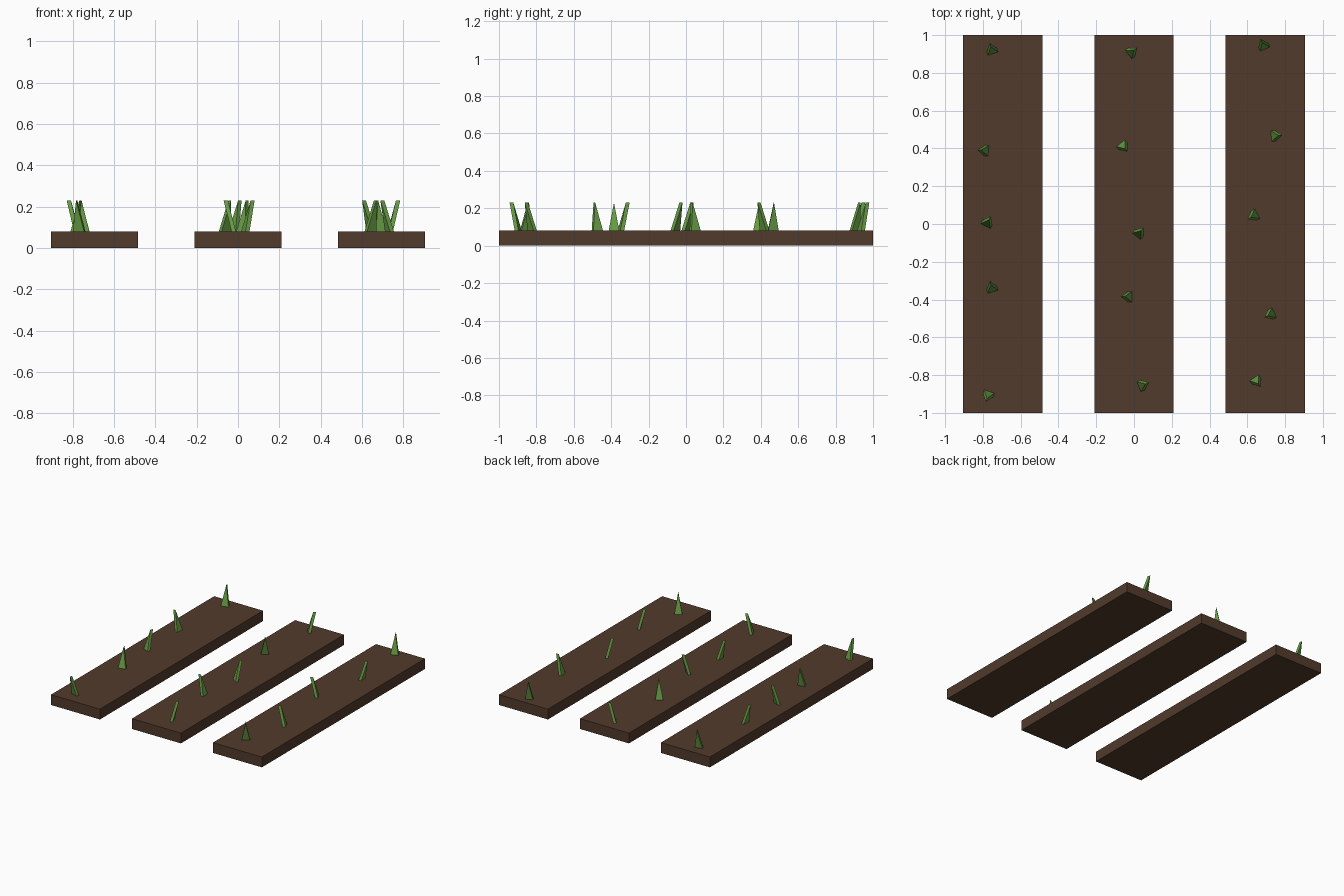
import bpy, bmesh
from math import radians
from mathutils import Matrix

if "Cube" in bpy.data.objects:
    bpy.data.objects.remove(bpy.data.objects["Cube"])


def material(name, color):
    m = bpy.data.materials.new(name)
    m.diffuse_color = (*color, 1)
    m.use_nodes = True
    m.node_tree.nodes["Principled BSDF"].inputs["Base Color"].default_value = m.diffuse_color
    return m


soil = material("soil", (0.085, 0.043, 0.025))
leaf = material("leaf", (0.14, 0.34, 0.06))


def finish(bm, name, mat):
    bmesh.ops.recalc_face_normals(bm, faces=bm.faces)
    mesh = bpy.data.meshes.new(name)
    bm.to_mesh(mesh)
    bm.free()
    mesh.materials.append(mat)
    bpy.context.collection.objects.link(bpy.data.objects.new(name, mesh))


TOP = 0.08      # soil height
HEIGHT = 0.15   # sprout height
WIDTH = 0.057   # sprout base width
THICK = 0.021   # sprout thickness
LEAN = 0.038    # how far the tip leans


def add_sprout(bm, x, y, angle):
    # Triangular blade, extruded to its thickness and leaning along local x
    start = -(THICK + LEAN) / 2
    profile = [(start, -WIDTH / 2, 0), (start, WIDTH / 2, 0), (start + LEAN, 0, HEIGHT)]
    move = Matrix.Translation((x, y, TOP)) @ Matrix.Rotation(radians(angle), 4, 'Z')
    face = bm.faces.new([bm.verts.new(move @ Matrix.Translation(p).to_translation()) for p in profile])
    geom = bmesh.ops.extrude_face_region(bm, geom=[face], use_keep_orig=True)["geom"]
    verts = [g for g in geom if isinstance(g, bmesh.types.BMVert)]
    bmesh.ops.translate(bm, verts=verts, vec=move.to_3x3() @ Matrix.Translation((THICK, 0, 0)).to_translation())


# Each bed: centre x, then sprouts as (x, y, lean direction in degrees)
beds = {
    "left": (-0.695, [(-0.755, 0.93, 107), (-0.80, 0.39, 175), (-0.772, 0.015, 63),
                      (-0.755, -0.33, 105), (-0.775, -0.915, 252)]),
    "middle": (0, [(-0.006, 0.915, 38), (-0.052, 0.405, 309), (0.032, -0.042, 52),
                   (-0.04, -0.385, 180), (0.053, -0.85, 22)]),
    "right": (0.695, [(0.682, 0.953, 113), (0.756, 0.468, 5), (0.627, 0.04, 209),
                      (0.716, -0.482, 205), (0.653, -0.838, 305)]),
}

for side, (cx, sprouts) in beds.items():
    # Soil strip
    bm = bmesh.new()
    bmesh.ops.create_cube(bm, size=1, matrix=Matrix.Translation((cx, 0, TOP / 2))
                          @ Matrix.Diagonal((0.42, 2, TOP, 1)))
    finish(bm, f"{side}_soil_bed", soil)
    # Row of sprouts
    bm = bmesh.new()
    for s in sprouts:
        add_sprout(bm, *s)
    finish(bm, f"{side}_sprouts", leaf)
